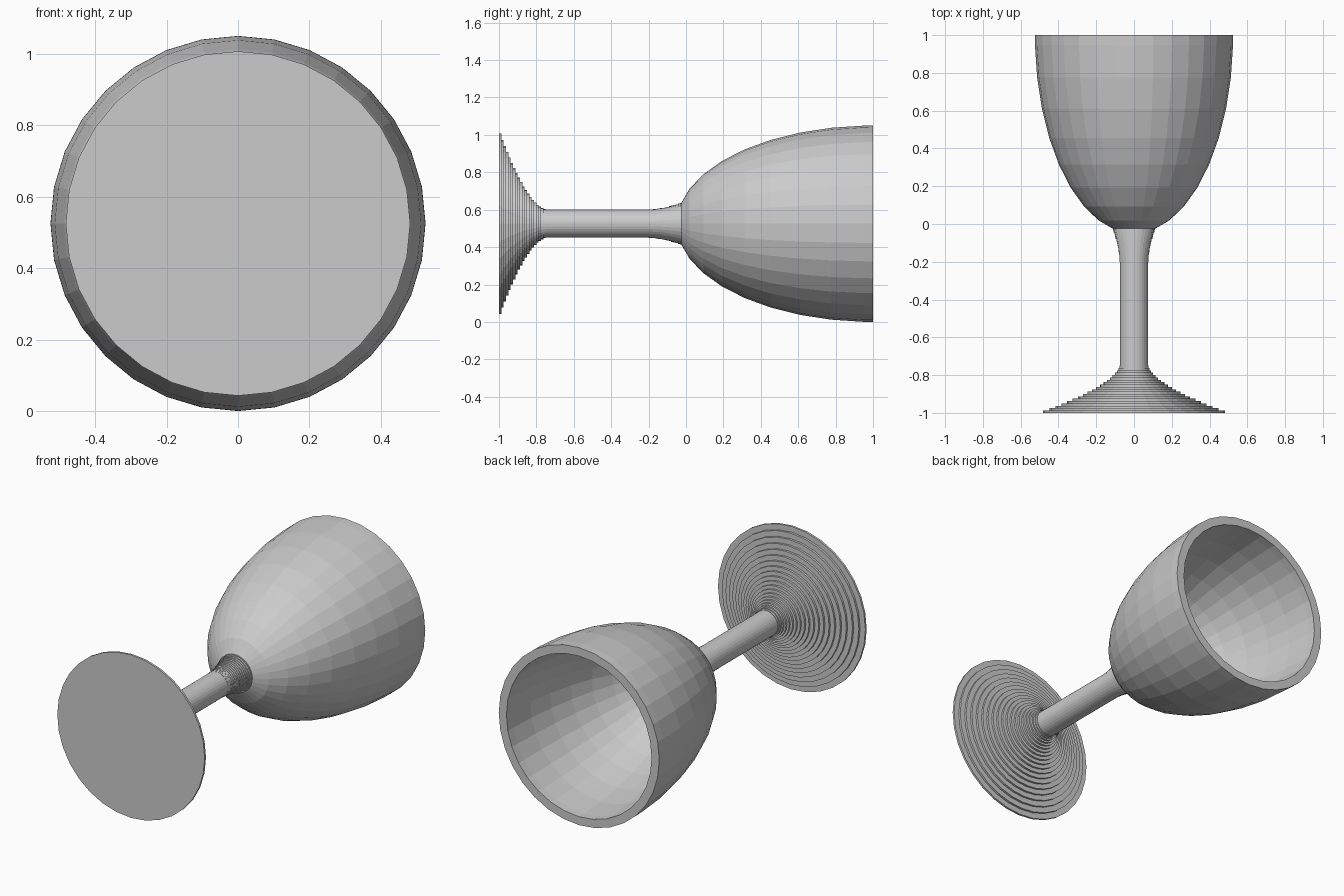
import bpy, bmesh
from math import sin, cos, pi, radians

if "Cube" in bpy.data.objects:
    bpy.data.objects.remove(bpy.data.objects["Cube"])

SIDES = 32
AXIS_Z = 0.525


def lathe(name, profile):
    """Revolve (radius, y) points around the goblet's axis, which runs along y."""
    bm = bmesh.new()
    rings = []
    for r, y in profile:
        if r < 1e-6:
            rings.append([bm.verts.new((0, y, AXIS_Z))])
        else:
            rings.append([bm.verts.new((r * cos(2 * pi * i / SIDES), y,
                                        AXIS_Z + r * sin(2 * pi * i / SIDES)))
                          for i in range(SIDES)])
    for a, b in zip(rings, rings[1:]):
        for i in range(SIDES):
            j = (i + 1) % SIDES
            corners = [a[i % len(a)], a[j % len(a)], b[j % len(b)], b[i % len(b)]]
            bm.faces.new(list(dict.fromkeys(corners)))
    bmesh.ops.recalc_face_normals(bm, faces=bm.faces)
    mesh = bpy.data.meshes.new(name)
    bm.to_mesh(mesh)
    bm.free()
    obj = bpy.data.objects.new(name, mesh)
    bpy.context.collection.objects.link(obj)
    return obj


def stepped(y0, y1, steps, radius):
    """Profile of stacked discs whose radius follows a curve of t in 0..1."""
    h = (y1 - y0) / steps
    pts = [(0, y0)]
    for k in range(steps):
        r = radius(k / steps)
        pts += [(r, y0 + k * h), (r, y0 + (k + 1) * h)]
    return pts + [(0, y1)]


# Foot: stack of thin discs narrowing towards the stem
lathe("foot", stepped(-1, -0.75, 20, lambda t: 0.075 + 0.407 * (1 - t) ** 1.7))

# Stem
lathe("stem", [(0, -0.79), (0.075, -0.79), (0.075, 0.0), (0, 0.0)])

# Collar: fine discs widening up to the bowl
lathe("collar", stepped(-0.2, -0.02, 15, lambda t: 0.076 + 0.04 * t ** 1.6))

# Bowl: half ellipsoid shell, open at y = 1
angles = [radians(a) for a in (0, 2.8, 12.3, 21.8, 31.3, 40.8, 50.3, 59.8, 69, 78.3)]
outer = [(0.525 * cos(a), 1 - 1.05 * sin(a)) for a in angles]
inner = [(0.475 * cos(a), 1 - 0.97 * sin(a)) for a in angles]
lathe("bowl", [(0, outer[-1][1])] + outer[::-1] + inner + [(0, 0.03)])
